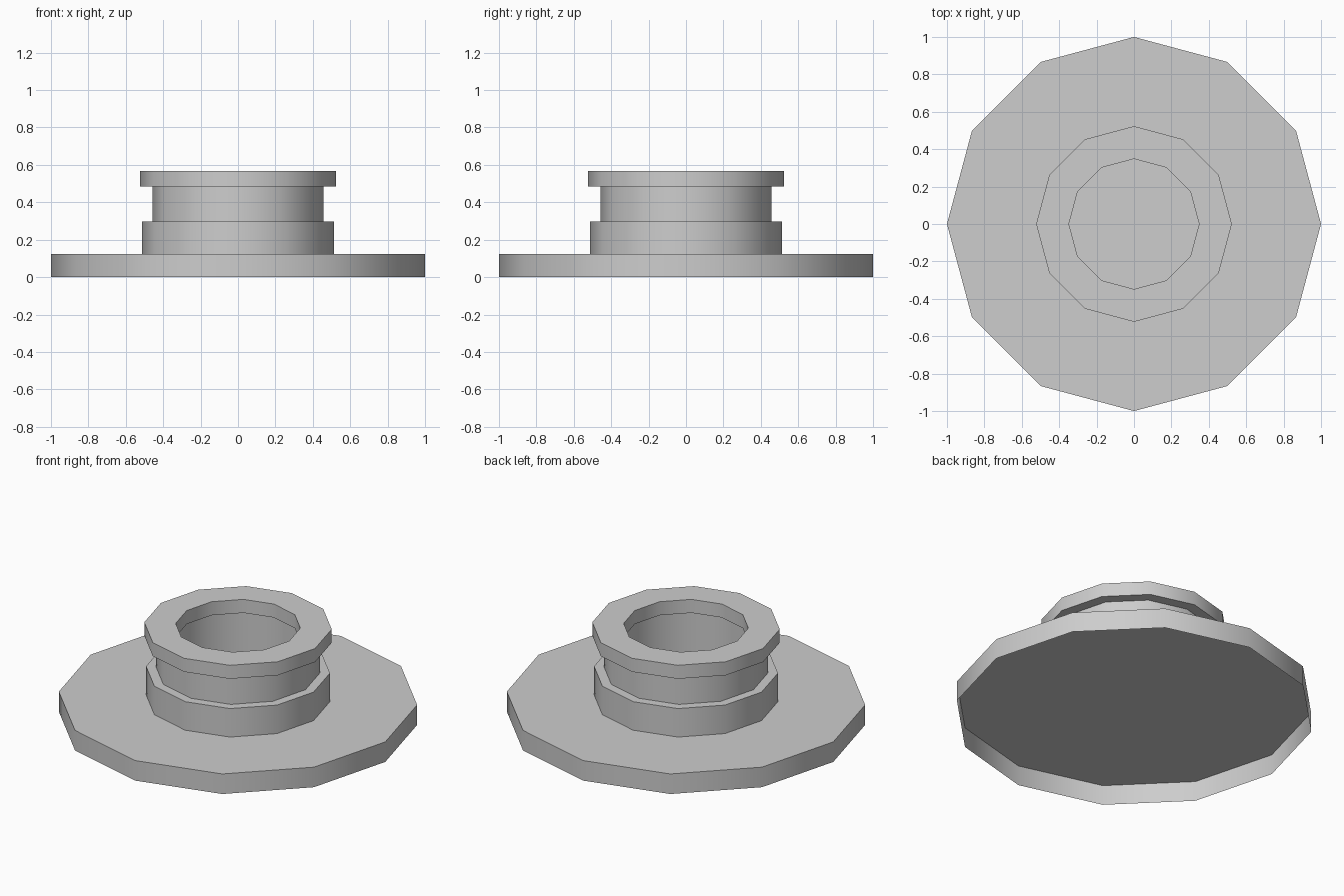
import bpy
import bmesh
from math import radians

SIDES = 12
GREY = (0.61, 0.61, 0.61, 1)
PLATE_TOP = 0.123

default = bpy.data.objects.get("Cube")
if default:
    bpy.data.objects.remove(default, do_unlink=True)

grey = bpy.data.materials.new("plain grey")
grey.use_nodes = True
grey.diffuse_color = GREY
grey.node_tree.nodes["Principled BSDF"].inputs["Base Color"].default_value = GREY


def lathe(name, profile, closed):
    """Spin an (radius, height) outline around z with twelve sides."""
    bm = bmesh.new()
    verts = [bm.verts.new((r, 0, z)) for r, z in profile]
    pairs = list(zip(verts, verts[1:]))
    if closed:
        pairs.append((verts[-1], verts[0]))
    edges = [bm.edges.new(p) for p in pairs]
    bmesh.ops.spin(bm, geom=verts + edges, cent=(0, 0, 0), axis=(0, 0, 1),
                   angle=radians(360), steps=SIDES, use_merge=True)
    bmesh.ops.remove_doubles(bm, verts=bm.verts, dist=0.0001)
    bmesh.ops.recalc_face_normals(bm, faces=bm.faces)
    mesh = bpy.data.meshes.new(name)
    bm.to_mesh(mesh)
    bm.free()
    obj = bpy.data.objects.new(name, mesh)
    bpy.context.collection.objects.link(obj)
    mesh.materials.append(grey)
    # Rounded sides, crisp rims
    bpy.ops.object.select_all(action="DESELECT")
    obj.select_set(True)
    bpy.context.view_layer.objects.active = obj
    bpy.ops.object.shade_smooth_by_angle(angle=radians(40))


# Wide plate, an open-bottomed shell
lathe("base_plate", [(1.0, 0), (1.0, PLATE_TOP), (0, PLATE_TOP)], closed=False)

# Hollow stepped neck: collar, groove, overhanging lip, then the wider bore
lathe("stepped_neck", [
    (0.513, PLATE_TOP), (0.513, 0.298), (0.458, 0.298), (0.458, 0.485),
    (0.523, 0.485), (0.523, 0.568), (0.348, 0.568), (0.348, 0.485),
    (0.4, 0.485), (0.4, PLATE_TOP),
], closed=True)
